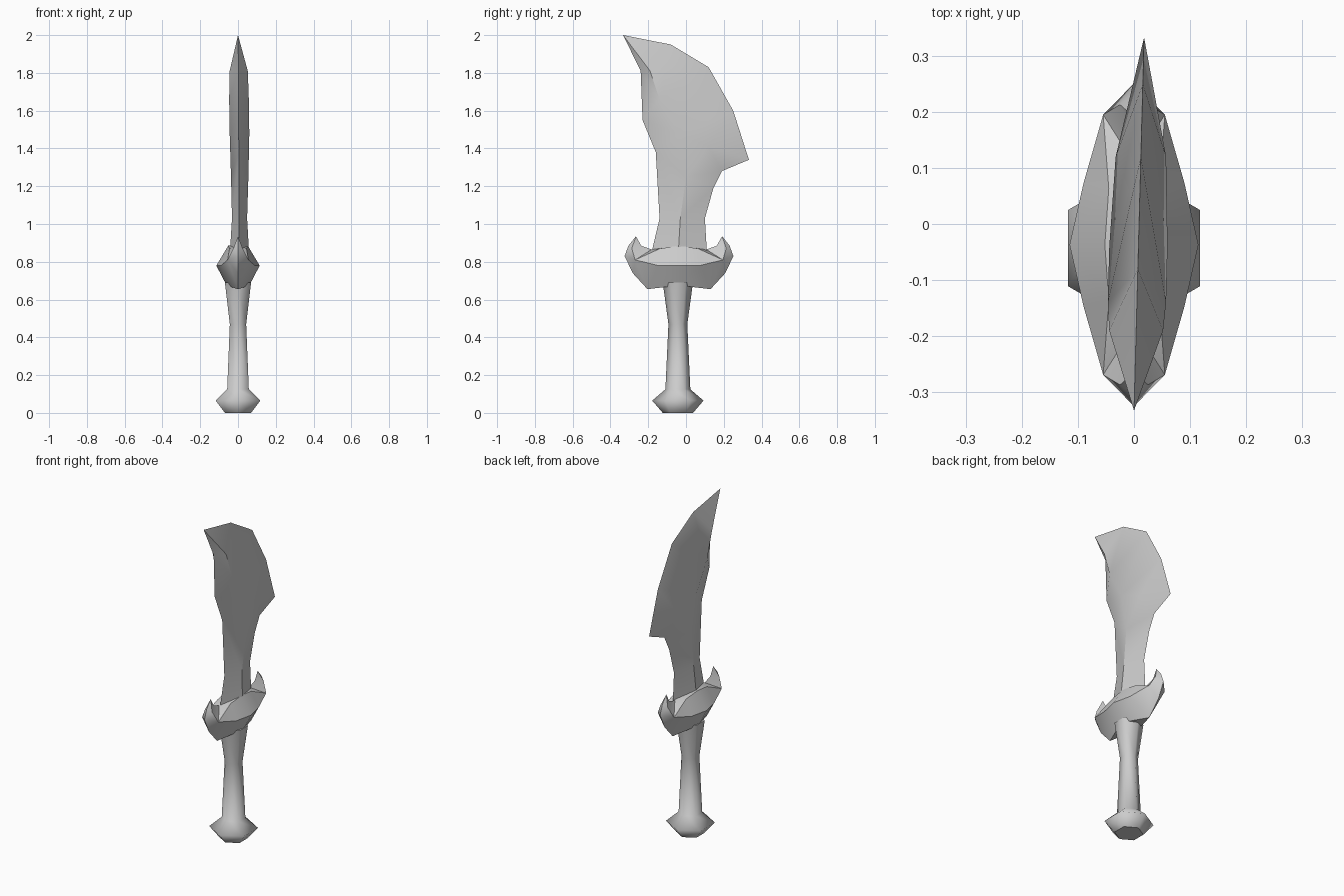
import bpy
import bmesh
import math
from mathutils import Matrix, Vector

cube = bpy.data.objects.get("Cube")
if cube:
    bpy.data.objects.remove(cube, do_unlink=True)

steel = bpy.data.materials.new("grey steel")
steel.use_nodes = True
grey = (0.6, 0.6, 0.6, 1)
steel.diffuse_color = grey
steel.node_tree.nodes["Principled BSDF"].inputs["Base Color"].default_value = grey


def finish(name, bm):
    bmesh.ops.recalc_face_normals(bm, faces=bm.faces)
    mesh = bpy.data.meshes.new(name)
    bm.to_mesh(mesh)
    bm.free()
    mesh.materials.append(steel)
    obj = bpy.data.objects.new(name, mesh)
    bpy.context.collection.objects.link(obj)
    return obj


def mirrored(points, faces, axes):
    """Mesh from named points and faces, mirrored over the given axes and welded."""
    bm = bmesh.new()
    v = {k: bm.verts.new(p) for k, p in points.items()}
    for face in faces:
        bm.faces.new([v[k] for k in face.split()])
    for axis in axes:
        copy = bmesh.ops.duplicate(bm, geom=bm.verts[:] + bm.edges[:] + bm.faces[:])
        flipped = [g for g in copy["geom"] if isinstance(g, bmesh.types.BMVert)]
        bmesh.ops.transform(bm, matrix=Matrix.Scale(-1, 4, axis), verts=flipped)
        bmesh.ops.remove_doubles(bm, verts=bm.verts[:], dist=0.0005)
    return bm


def smooth_by_angle(obj, degrees):
    bpy.ops.object.select_all(action="DESELECT")
    obj.select_set(True)
    bpy.context.view_layer.objects.active = obj
    bpy.ops.object.shade_smooth_by_angle(angle=math.radians(degrees))


X_AXIS, Y_AXIS = Vector((1, 0, 0)), Vector((0, 1, 0))

# Blade: front edge f, back edge b, raised side ridge m
front = [(-.24, 1.81), (-.23, 1.55), (-.16, 1.38), (-.14, 1.03), (-.18, .86)]
back = [(-.08, 1.95), (.12, 1.83), (.25, 1.6), (.333, 1.34),
        (.19, 1.28), (.145, 1.19), (.10, 1.03), (.11, .86)]
ridge = [(.048, -.19, 1.81), (.052, -.14, 1.66), (.052, -.04, 1.48),
         (.046, 0, 1.25), (.04, -.03, 1.03), (.05, -.04, .86), (.045, .12, 1.41)]
points = {"tip": (0, -.333, 2)}
points.update({f"f{i}": (0, *p) for i, p in enumerate(front)})
points.update({f"b{i}": (0, *p) for i, p in enumerate(back)})
points.update({f"m{i}": p for i, p in enumerate(ridge)})
blade_faces = [
    "tip m0 f0", "f0 m0 m1 f1", "f1 m1 m2 f2", "f2 m2 m3", "f2 m3 m4 f3", "f3 m4 m5 f4",
    "tip b0 m0", "b0 b1 m1 m0", "b1 b2 m2 m1", "b2 m6 m2", "b2 b3 m6", "m2 m6 m3",
    "b3 b4 m6", "b4 b5 m3 m6", "b5 b6 m4 m3", "b6 b7 m5 m4", "f4 m5 b7",
]
bm = mirrored(points, blade_faces, [X_AXIS])
for vert in bm.verts:
    # slight twist of the blade off the centre plane
    vert.co.x += 0.009 + 0.027 * vert.co.y
smooth_by_angle(finish("blade", bm), 30)

# Crescent guard: one quarter, mirrored twice
points = {
    "top": (0, 0, .885), "t0": (.052, 0, .885), "t1": (.045, .1, .87),
    "i1": (0, .145, .865), "i2": (0, .2, .885), "horn": (0, .228, .935),
    "r0": (.115, 0, .78), "r1": (.09, .11, .78), "r2": (.055, .232, .81),
    "r3": (.025, .25, .87),
    "k0": (0, .167, .655), "k1": (0, .245, .74), "k2": (0, .288, .83),
    "k3": (0, .268, .885),
    "low": (0, 0, .675), "b0": (.06, 0, .675),
}
guard_faces = [
    "top t0 t1 i1", "r0 t0 t1 r1", "r1 t1 r2", "t1 i1 r2", "r2 i1 i2 r3", "r3 i2 horn",
    "low b0 k0", "b0 r0 r1 k0", "k0 r1 r2 k1", "k1 r2 k2", "k2 r2 r3 k3", "k3 r3 horn",
]
guard = finish("guard", mirrored(points, guard_faces, [X_AXIS, Y_AXIS]))
guard.location.y = -0.037
smooth_by_angle(guard, 40)


def lathe(name, profile, sides=6):
    """Six-sided turned part with a corner facing front and back, flat end caps."""
    bm = bmesh.new()
    rings = []
    for radius, z in profile:
        angles = [math.tau * i / sides for i in range(sides)]
        rings.append([bm.verts.new((radius * math.sin(a), radius * math.cos(a), z))
                      for a in angles])
    for low, high in zip(rings, rings[1:]):
        for i in range(sides):
            j = (i + 1) % sides
            bm.faces.new((low[i], low[j], high[j], high[i])).smooth = True
    bm.faces.new(rings[0])
    bm.faces.new(rings[-1])
    obj = finish(name, bm)
    obj.location.y = -0.043
    return obj


# Grip and pommel share one turned profile
lathe("grip_and_pommel", [(.08, 0), (.136, .065), (.066, .125), (.05, .47), (.08, .69)])
